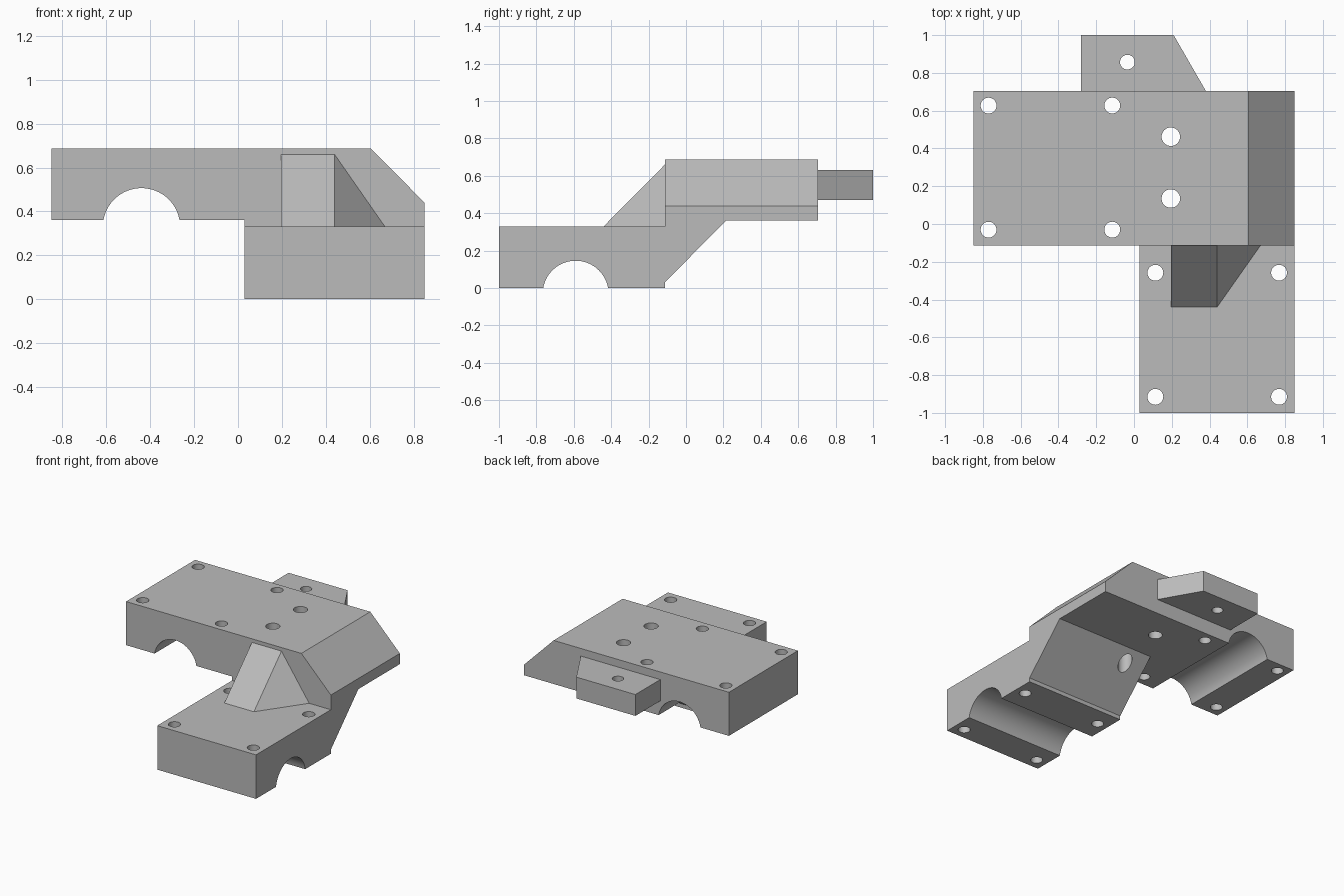
import bpy, bmesh, math
from mathutils import Matrix, Vector

cube = bpy.data.objects.get("Cube")
if cube:
    bpy.data.objects.remove(cube)

SIDE = 0.85       # half width
FRONT = -0.113    # front wall of the upper block
BACK = 0.705
DECK = 0.33       # top of the lower block
BASE = 0.36       # underside of the upper block

grey = bpy.data.materials.new("plain grey")
grey.use_nodes = True
grey.diffuse_color = (0.5, 0.5, 0.5, 1)
grey.node_tree.nodes["Principled BSDF"].inputs["Base Color"].default_value = (0.5, 0.5, 0.5, 1)


def finish(name, bm):
    bmesh.ops.recalc_face_normals(bm, faces=bm.faces)
    mesh = bpy.data.meshes.new(name)
    bm.to_mesh(mesh)
    bm.free()
    mesh.materials.append(grey)
    obj = bpy.data.objects.new(name, mesh)
    bpy.context.collection.objects.link(obj)
    return obj


def prism(name, profile, axis, lo, hi):
    """Extrude a closed 2D profile along the given axis index."""
    def place(p, t):
        co = list(p)
        co.insert(axis, t)
        return co
    bm = bmesh.new()
    face = bm.faces.new([bm.verts.new(place(p, lo)) for p in profile])
    ext = bmesh.ops.extrude_face_region(bm, geom=[face])
    move = Vector(place((0, 0), hi - lo))
    bmesh.ops.translate(bm, vec=move, verts=[v for v in ext["geom"] if isinstance(v, bmesh.types.BMVert)])
    return finish(name, bm)


def saddle(centre, base, radius=0.176, sink=0.03, steps=36):
    """Arc of a pipe saddle cut upward into a flat underside."""
    start = math.asin(sink / radius)
    sweep = math.pi - 2 * start
    angles = [math.pi - start - sweep * i / steps for i in range(steps + 1)]
    return [(centre + radius * math.cos(a), base - sink + radius * math.sin(a)) for a in angles]


def combine(target, other, operation):
    mod = target.modifiers.new(operation.title(), "BOOLEAN")
    mod.operation, mod.solver, mod.object = operation, "EXACT", other
    bpy.context.view_layer.objects.active = target
    bpy.ops.object.modifier_apply(modifier=mod.name)
    bpy.data.objects.remove(other)


# Upper block with a chamfered end and a saddle running front to back
upper = [(-SIDE, BASE), *saddle(-0.44, BASE), (SIDE, BASE), (SIDE, 0.44), (0.605, 0.687), (-SIDE, 0.687)]
bracket = prism("clamp_bracket", upper, 1, FRONT, BACK)

# Lower block with a crosswise saddle and a sloped web up to the upper block
lower = [(-1, 0), *saddle(-0.59, 0), (FRONT, 0), (FRONT, 0.03), (0.213, BASE),
         (FRONT, BASE), (FRONT, DECK), (-1, DECK)]
lower_block = prism("lower_block", lower, 0, 0.03, SIDE)

# Rear mounting tab with one slanted end
tab = prism("rear_tab", [(-0.28, BACK), (0.38, BACK), (0.21, 1), (-0.28, 1)], 2, 0.47, 0.63)

# Gusset between the deck and the front wall, sloped on two sides
bm = bmesh.new()
for x, y, z in [(0.195, -0.44, DECK), (0.44, -0.44, DECK), (0.195, FRONT, DECK),
                (0.67, FRONT, DECK), (0.195, FRONT, 0.66), (0.44, FRONT, 0.66)]:
    bm.verts.new((x, y, z))
bmesh.ops.convex_hull(bm, input=bm.verts)
bmesh.ops.dissolve_limit(bm, angle_limit=0.01, verts=bm.verts, edges=bm.edges)
gusset = finish("gusset", bm)

for part in (lower_block, tab, gusset):
    combine(bracket, part, "UNION")

# Vertical bolt holes
holes = [(x, y, 0.042) for x in (-0.77, -0.115) for y in (-0.03, 0.627)]
holes += [(x, y, 0.042) for x in (0.113, 0.768) for y in (-0.915, -0.258)]
holes += [(0.195, y, 0.049) for y in (0.135, 0.462)]
holes += [(-0.035, 0.857, 0.039)]
bm = bmesh.new()
for x, y, r in holes:
    bmesh.ops.create_cone(bm, cap_ends=True, segments=32, radius1=r, radius2=r, depth=2,
                          matrix=Matrix.Translation((x, y, 0.3)))
cutter = finish("hole_cutter", bm)
cutter.hide_render = True
combine(bracket, cutter, "DIFFERENCE")

# Smooth the round walls, keep the edges sharp
for obj in bpy.context.selected_objects:
    obj.select_set(False)
bracket.select_set(True)
bpy.context.view_layer.objects.active = bracket
bpy.ops.object.shade_smooth_by_angle(angle=math.radians(25))
